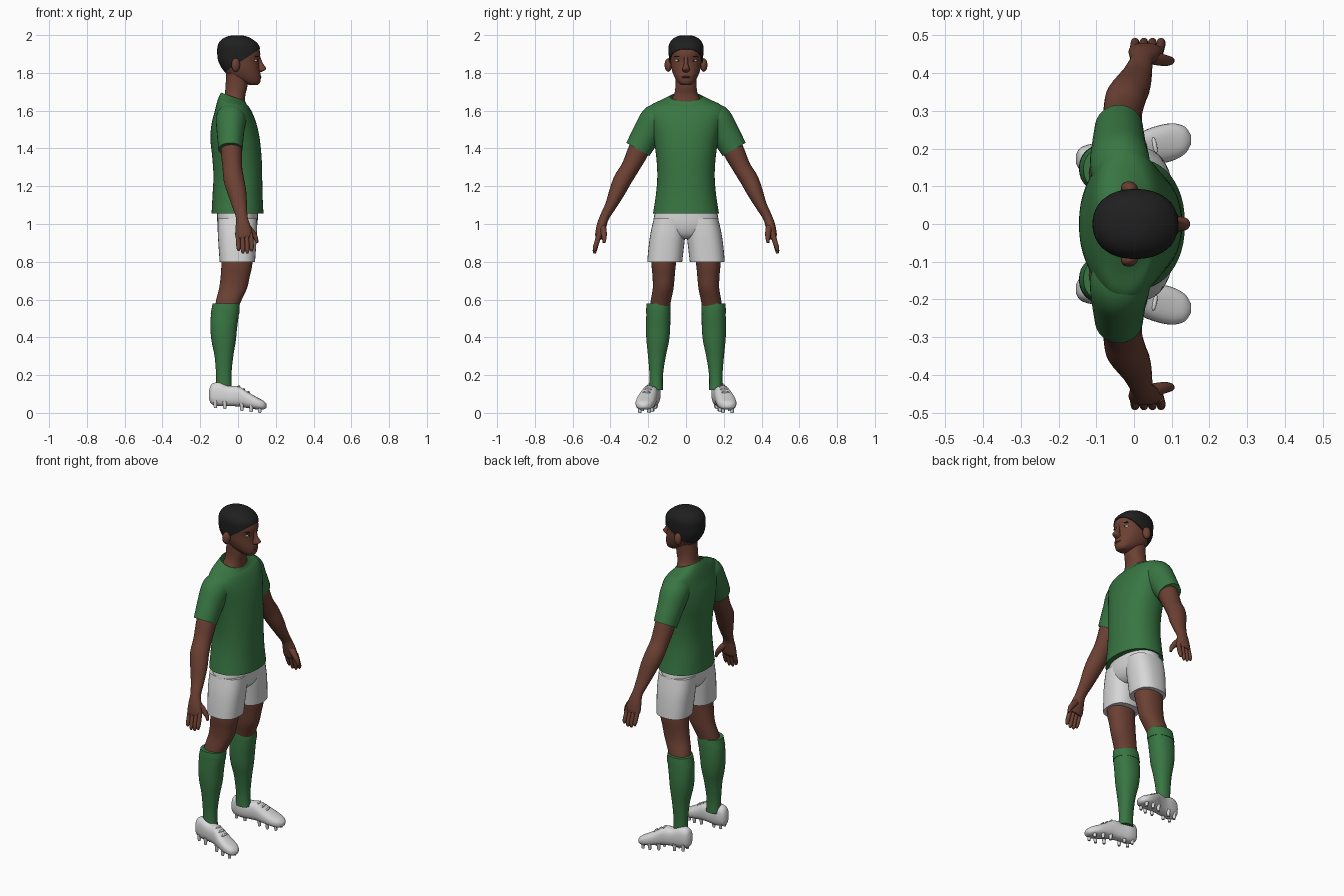
import bpy, bmesh, math
from mathutils import Vector, Matrix

cube = bpy.data.objects.get("Cube")
if cube:
    bpy.data.objects.remove(cube, do_unlink=True)


def material(name, r, g, b):
    m = bpy.data.materials.new(name)
    m.use_nodes = True
    m.diffuse_color = (r, g, b, 1)
    shader = m.node_tree.nodes["Principled BSDF"]
    shader.inputs["Base Color"].default_value = (r, g, b, 1)
    shader.inputs["Roughness"].default_value = 0.8
    return m


SKIN = material("brown_skin", 0.15, 0.052, 0.033)
LIP = material("dark_lips", 0.10, 0.032, 0.024)
HAIR = material("black_hair", 0.014, 0.014, 0.014)
GREEN = material("green_cloth", 0.04, 0.18, 0.055)
WHITE = material("white_cloth", 0.68, 0.68, 0.68)
EYE = material("eye_white", 0.75, 0.75, 0.72)


def finish(name, bm, mat, angle=50):
    bmesh.ops.recalc_face_normals(bm, faces=bm.faces)
    mesh = bpy.data.meshes.new(name)
    bm.to_mesh(mesh)
    bm.free()
    mesh.materials.append(mat)
    mesh.shade_smooth()
    mesh.set_sharp_from_angle(angle=math.radians(angle))
    obj = bpy.data.objects.new(name, mesh)
    bpy.context.collection.objects.link(obj)
    return obj


def refine(rows, k=4):
    """Pass a smooth curve through rows of numbers."""
    out = []
    for i in range(len(rows) - 1):
        a, b, c, d = (rows[max(i - 1, 0)], rows[i], rows[i + 1],
                      rows[min(i + 2, len(rows) - 1)])
        for j in range(k):
            t = j / k
            out.append([q + t / 2 * (r - p + t * (2*p - 5*q + 4*r - s + t * (3*(q - r) + s - p)))
                        for p, q, r, s in zip(a, b, c, d)])
    return out + [list(rows[-1])]


def oval(centre, u, v, n, power):
    ring = []
    for i in range(n):
        a = math.tau * i / n
        c, s = math.cos(a), math.sin(a)
        ring.append(centre + u * math.copysign(abs(c) ** (2 / power), c)
                    + v * math.copysign(abs(s) ** (2 / power), s))
    return ring


def skin_rings(rings, caps=(True, True)):
    bm = bmesh.new()
    loops = [[bm.verts.new(p) for p in ring] for ring in rings]
    for a, b in zip(loops, loops[1:]):
        for i in range(len(a)):
            j = (i + 1) % len(a)
            bm.faces.new((a[i], a[j], b[j], b[i]))
    for loop, capped in zip((loops[0], loops[-1]), caps):
        if capped:
            bm.faces.new(loop)
    return bm


def column(rows, side=1, n=32, power=2.2, caps=(True, True)):
    """Level sections: z, x0, x1, y0, y1, tilt."""
    rings = []
    for z, x0, x1, y0, y1, tilt in refine([(*r, 0)[:6] for r in rows]):
        rx = (x1 - x0) / 2
        rings.append(oval(Vector(((x0 + x1) / 2, side * (y0 + y1) / 2, z)),
                          Vector((rx, 0, rx * tilt)), Vector((0, (y1 - y0) / 2, 0)), n, power))
    return skin_rings(rings, caps)


def centred(rows):
    return [(z, x0, x1, -h, h, *rest) for z, x0, x1, h, *rest in rows]


def tube(rows, side=1, n=20):
    """Sections square to a path: x, y, z, radius along x, other radius."""
    rows = refine(rows)
    pts = [Vector((r[0], r[1] * side, r[2])) for r in rows]
    rings = []
    for i, row in enumerate(rows):
        t = (pts[min(i + 1, len(pts) - 1)] - pts[max(i - 1, 0)]).normalized()
        u = (Vector((1, 0, 0)) - t * t.x).normalized()
        rings.append(oval(pts[i], u * row[3], t.cross(u) * row[4], n, 2))
    return skin_rings(rings)


def ball(name, loc, radii, mat, turn=0):
    bm = bmesh.new()
    bmesh.ops.create_uvsphere(bm, u_segments=20, v_segments=12, radius=1)
    bm.transform(Matrix.Translation(loc) @ Matrix.Rotation(turn, 4, "Z")
                 @ Matrix.Diagonal((*radii, 1)))
    return finish(name, bm, mat)


# Head, neck and nose
head = [(1.737, .055, .106, .026), (1.75, .02, .117, .043), (1.78, -.045, .121, .062),
        (1.82, -.08, .114, .076), (1.86, -.099, .111, .082), (1.90, -.103, .118, .085),
        (1.94, -.1, .107, .084), (1.97, -.08, .075, .066), (1.987, -.045, .04, .038),
        (1.992, -.012, .008, .01)]
finish("head", column(centred(head), n=48), SKIN)
finish("neck", column(centred([(1.62, -.088, .04, .088), (1.66, -.08, .038, .076),
       (1.69, -.07, .04, .062), (1.73, -.066, .05, .056), (1.80, -.062, .055, .058)])), SKIN)
finish("nose", column(centred([(1.803, .1, .118, .010), (1.812, .1, .139, .019),
       (1.825, .1, .149, .018), (1.85, .1, .132, .011), (1.888, .1, .117, .009)]), n=16), SKIN)
ball("lips", (.113, 0, 1.778), (.012, .025, .007), LIP)

# Hair cap, cut along a sloping hairline
g = .007
hair = column(centred([(z + g, x0 - g, x1 + (0 if z < 1.93 else g / 2), h + g)
                       for z, x0, x1, h in head]), n=48)
bmesh.ops.bisect_plane(hair, geom=hair.verts[:] + hair.edges[:] + hair.faces[:],
                       plane_co=(0, 0, 1.85), plane_no=(-.66, 0, 1), clear_inner=True)
bmesh.ops.holes_fill(hair, edges=[e for e in hair.edges if e.is_boundary])
finish("hair", hair, HAIR)

# Shirt body with sloping collar
finish("shirt_body", column(centred([
    (1.055, -.14, .135, .175), (1.15, -.135, .13, .16), (1.25, -.13, .128, .152),
    (1.35, -.136, .125, .157), (1.45, -.146, .115, .172), (1.53, -.14, .098, .192),
    (1.59, -.125, .075, .208), (1.63, -.113, .057, .185, -.1), (1.654, -.102, .045, .13, -.25),
    (1.674, -.09, .036, .085, -.35)]), n=48, caps=(True, False)), GREEN)

# Shorts waist
finish("shorts_hips", column(centred([(.92, -.06, .055, .06), (.945, -.09, .085, .12),
       (1.0, -.109, .103, .172), (1.09, -.11, .105, .157)])), WHITE)

for side, label in ((1, "left"), (-1, "right")):
    # Face details
    ball(label + "_ear", (-.012, side * .094, 1.842), (.023, .019, .036), SKIN, side * -.3)
    ball(label + "_eye", (.093, side * .042, 1.866), (.008, .016, .0075), EYE, side * .45)
    ball(label + "_iris", (.099, side * .0405, 1.866), (.004, .006, .006), HAIR, side * .45)
    ball(label + "_eyebrow", (.1, side * .043, 1.887), (.006, .021, .004), HAIR, side * .45)

    # Sleeve and bare arm
    finish(label + "_sleeve", tube([
        (-.035, .10, 1.575, .07, .06), (-.037, .155, 1.555, .08, .083),
        (-.04, .20, 1.49, .073, .078), (-.04, .255, 1.395, .064, .07)], side, 28), GREEN)
    finish(label + "_arm", tube([
        (-.037, .215, 1.47, .055, .055), (-.035, .253, 1.385, .056, .056),
        (-.03, .295, 1.30, .052, .048), (-.022, .335, 1.235, .054, .048),
        (-.006, .365, 1.17, .05, .042), (.008, .397, 1.10, .04, .031),
        (.02, .432, 1.035, .031, .025), (.026, .447, .99, .039, .026),
        (.031, .457, .945, .046, .024), (.034, .462, .925, .043, .018)], side), SKIN)

    # Fingers fan out from the palm, thumb points forward
    for i, name in enumerate(("little", "ring", "middle", "index")):
        x = -.001 + i * .023
        tip = .858 - .016 * math.sin(i)
        finish(f"{label}_{name}_finger", tube([
            (x, .458, .95, .011, .014), (x + .003, .473, .90, .012, .013),
            (x + .004, .483, tip + .015, .011, .011), (x + .004, .483, tip, .005, .005)],
            side, 12), SKIN)
    finish(label + "_thumb", tube([
        (.03, .447, 1.0, .018, .02), (.065, .437, .965, .018, .017),
        (.092, .433, .93, .013, .013), (.102, .434, .90, .006, .007)], side, 12), SKIN)

    # Shorts leg, bare leg and sock
    finish(label + "_shorts_leg", column([
        (.80, -.097, .09, .02, .205), (.87, -.102, .095, .012, .199),
        (.95, -.107, .1, .003, .188), (1.03, -.108, .1, .0, .17)], side, power=2.5), WHITE)
    finish(label + "_leg", column([
        (.95, -.08, .08, .03, .17), (.80, -.087, .077, .052, .182),
        (.72, -.092, .062, .06, .177), (.66, -.1, .048, .066, .176),
        (.60, -.115, .02, .078, .186), (.54, -.125, -.005, .09, .195)], side), SKIN)
    finish(label + "_sock", column([
        (.575, -.132, .006, .085, .206), (.52, -.143, .004, .083, .21),
        (.45, -.146, -.005, .084, .212), (.38, -.14, -.012, .09, .209),
        (.30, -.124, -.025, .107, .201), (.20, -.116, -.035, .122, .193),
        (.12, -.116, -.032, .122, .193)], side), GREEN)
    finish(label + "_sock_cuff", column([
        (.578, -.134, .008, .083, .208), (.55, -.14, .009, .081, .211),
        (.525, -.145, .007, .081, .212)], side), GREEN)

    # Shoe, sections from heel to toe: x, y, half width, bottom, top
    rings = [oval(Vector((x, side * y, (lo + hi) / 2)), Vector((0, w, 0)),
                  Vector((0, 0, (hi - lo) / 2)), 28, 2.5)
             for x, y, w, lo, hi in refine([
                 (-.154, .172, .012, .075, .115), (-.14, .173, .031, .047, .152),
                 (-.10, .175, .04, .036, .162), (-.05, .182, .039, .036, .142),
                 (0, .193, .043, .034, .142), (.05, .207, .05, .026, .112),
                 (.10, .217, .05, .018, .083), (.135, .222, .036, .018, .064),
                 (.151, .223, .012, .028, .048)])]
    finish(label + "_shoe", skin_rings(rings), WHITE)

    # Studs under the sole
    studs = bmesh.new()
    for x, spread in ((-.12, .02), (-.07, .022), (.02, .028), (.07, .033), (.115, .024)):
        for d in (-spread, spread):
            foot = max(0, .012 - x * .12)
            bmesh.ops.create_cone(
                studs, cap_ends=True, segments=10, radius1=.008, radius2=.012, depth=.04,
                matrix=Matrix.Translation((x, side * (.2 + x * .18) + d, foot + .02)))
    finish(label + "_shoe_studs", studs, WHITE, 40)

    # Lace bars over the instep
    for i in range(3):
        x = .005 + i * .025
        ball(f"{label}_lace_{i + 1}", (x, side * (.194 + x * .26), .139 - i * .0145),
             (.006, .022, .006), WHITE, side * .2)
